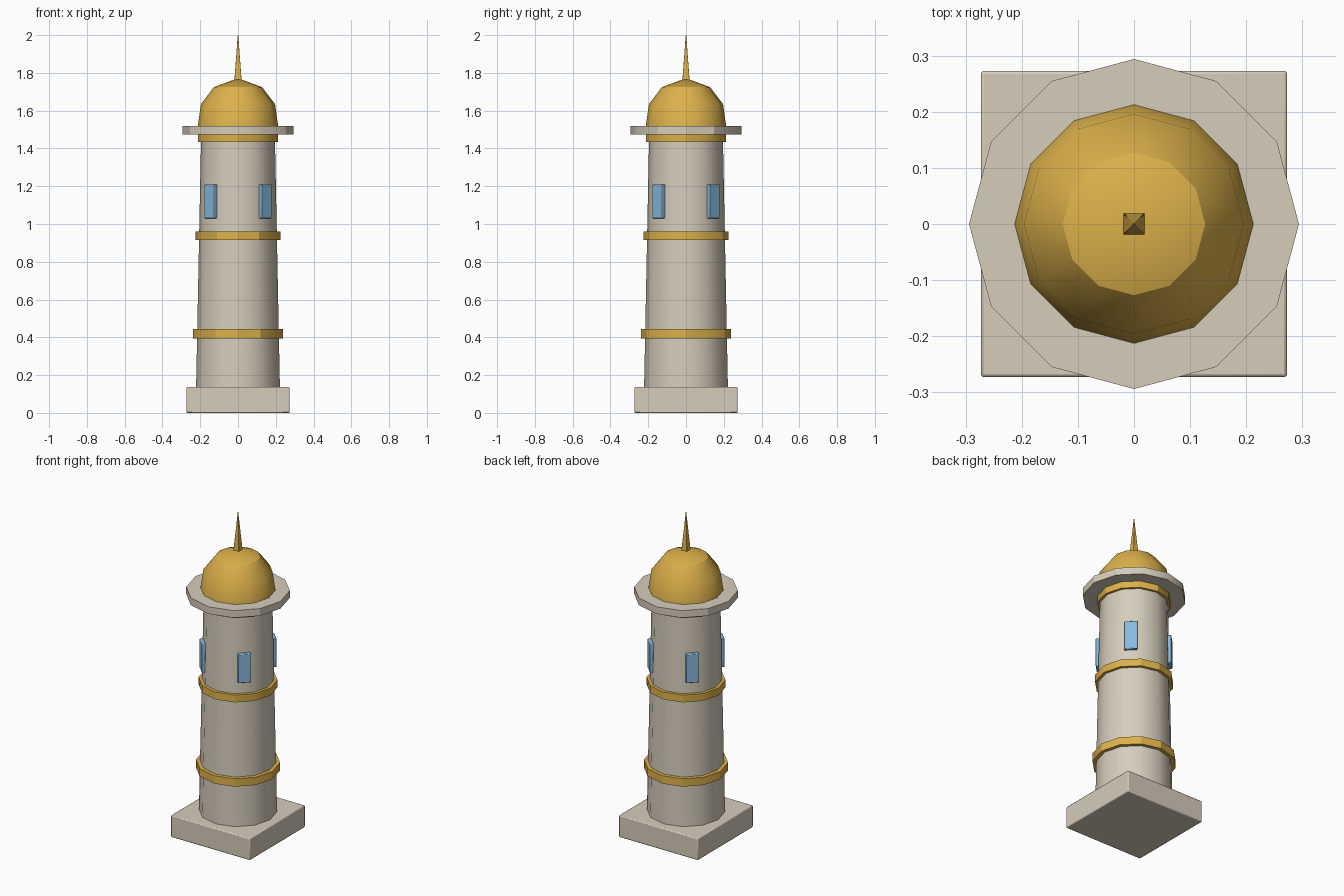
import bpy
import bmesh
import math
from mathutils import Matrix

cube = bpy.data.objects.get("Cube")
if cube:
    bpy.data.objects.remove(cube, do_unlink=True)


def material(name, colour):
    m = bpy.data.materials.new(name)
    m.use_nodes = True
    m.diffuse_color = (*colour, 1)
    m.node_tree.nodes["Principled BSDF"].inputs["Base Color"].default_value = (*colour, 1)
    return m


STONE = material("pale stone", (0.67, 0.61, 0.50))
GOLD = material("gold", (0.72, 0.44, 0.07))
GLASS = material("blue glass", (0.25, 0.49, 0.72))


def finish(bm, name, mat, bevel=0.0):
    """Turn a bmesh into a coloured, smoothed object with softened edges."""
    bmesh.ops.recalc_face_normals(bm, faces=bm.faces)
    mesh = bpy.data.meshes.new(name)
    bm.to_mesh(mesh)
    bm.free()
    mesh.materials.append(mat)
    ob = bpy.data.objects.new(name, mesh)
    bpy.context.collection.objects.link(ob)
    bpy.ops.object.select_all(action="DESELECT")
    ob.select_set(True)
    bpy.context.view_layer.objects.active = ob
    bpy.ops.object.shade_smooth_by_angle(angle=math.radians(30))
    if bevel:
        mod = ob.modifiers.new("soft edges", "BEVEL")
        mod.width = bevel
        mod.segments = 2
        mod.limit_method = "ANGLE"
        mod.angle_limit = math.radians(40)
    return ob


def turned(name, profile, mat, sides=12, turn=0.0, bevel=0.0):
    """Lathe (radius, height) points into a closed polygonal solid."""
    bm = bmesh.new()
    rings = []
    for r, z in profile:
        if r == 0:
            rings.append([bm.verts.new((0, 0, z))] * sides)
            continue
        angles = [turn + math.tau * i / sides for i in range(sides)]
        rings.append([bm.verts.new((r * math.cos(a), r * math.sin(a), z)) for a in angles])
    for low, high in zip(rings, rings[1:]):
        for i in range(sides):
            j = (i + 1) % sides
            bm.faces.new(dict.fromkeys((low[i], low[j], high[j], high[i])))
    for ring in (rings[0], rings[-1]):
        if ring[0] is not ring[1]:
            bm.faces.new(ring)
    return finish(bm, name, mat, bevel)


def box(name, size, matrix, mat, bevel):
    bm = bmesh.new()
    bmesh.ops.create_cube(bm, size=1, matrix=matrix @ Matrix.Diagonal((*size, 1)))
    return finish(bm, name, mat, bevel)


# Square plinth and tapering shaft
box("plinth", (0.546, 0.546, 0.137), Matrix.Translation((0, 0, 0.0685)), STONE, 0.006)
turned("shaft", [(0.222, 0.13), (0.195, 1.48)], STONE)

# Gold bands around the shaft
for name, r, low, high in (("lower_band", 0.239, 0.395, 0.444),
                           ("middle_band", 0.224, 0.914, 0.960),
                           ("upper_band", 0.211, 1.434, 1.478)):
    turned(name, [(r, low), (r, high)], GOLD)

# Balcony slab
turned("balcony", [(0.294, 1.475), (0.294, 1.520)], STONE)

# Dome and spire
turned("dome", [(0.213, 1.518), (0.196, 1.635), (0.127, 1.725), (0, 1.772)], GOLD)
turned("spire", [(0.028, 1.75), (0.002, 2.0)], GOLD, sides=4, turn=math.pi / 4, bevel=0.002)

# One window on each diagonal
for i, name in enumerate(("back_left", "back_right", "front_right", "front_left")):
    place = Matrix.Rotation(math.pi / 4 + i * math.pi / 2, 4, "Z") @ Matrix.Translation((0.200, 0, 1.12))
    box(name + "_window", (0.030, 0.076, 0.18), place, GLASS, 0.004)
